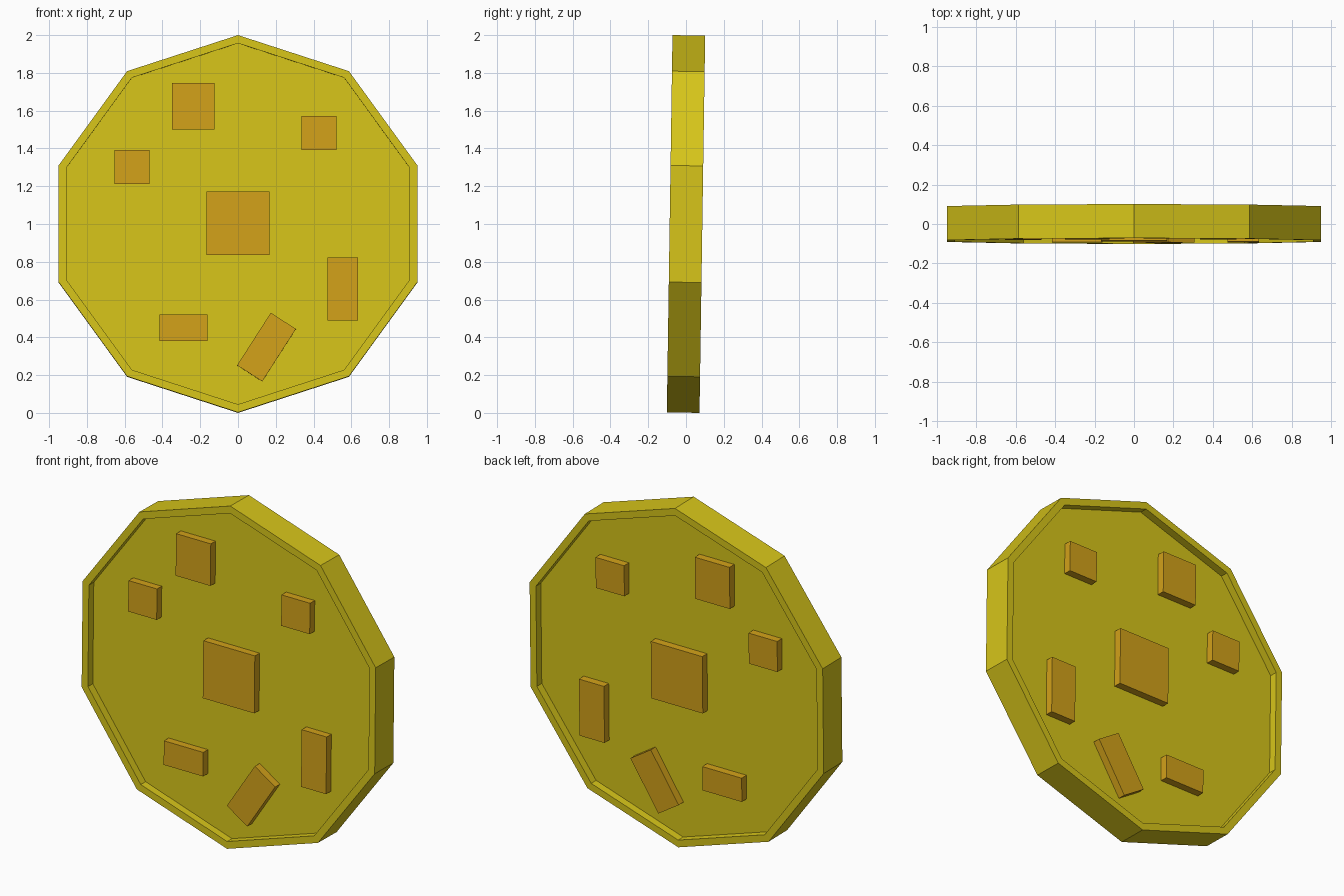
import bpy, bmesh
from math import sin, cos, pi, radians
from mathutils import Matrix

if "Cube" in bpy.data.objects:
    bpy.data.objects.remove(bpy.data.objects["Cube"])

R_OUT, R_IN = 0.9987, 0.956      # decagon rim radii
HALF, FLOOR = 0.0865, 0.041      # half thickness of rim and of recessed web
TILT = Matrix.Translation((0, 0, 1)) @ Matrix.Rotation(radians(-0.86), 4, 'X')


def material(name, color):
    m = bpy.data.materials.new(name)
    m.diffuse_color = (*color, 1)
    m.use_nodes = True
    m.node_tree.nodes["Principled BSDF"].inputs["Base Color"].default_value = m.diffuse_color
    return m


def add_object(name, bm, mat):
    bmesh.ops.recalc_face_normals(bm, faces=bm.faces)
    bm.transform(TILT)
    me = bpy.data.meshes.new(name)
    bm.to_mesh(me)
    bm.free()
    me.materials.append(mat)
    ob = bpy.data.objects.new(name, me)
    bpy.context.collection.objects.link(ob)
    return ob


gold = material("gold", (0.68, 0.56, 0.01))
amber = material("amber", (0.65, 0.36, 0.01))

# Decagonal disc: profile rings from back floor over the rim to front floor
bm = bmesh.new()
profile = [(R_IN, FLOOR), (R_IN, HALF), (R_OUT, HALF),
           (R_OUT, -HALF), (R_IN, -HALF), (R_IN, -FLOOR)]
rings = [[bm.verts.new((r * sin(i * pi / 5), y, r * cos(i * pi / 5)))
          for i in range(10)] for r, y in profile]
for a, b in zip(rings, rings[1:]):
    for i in range(10):
        j = (i + 1) % 10
        bm.faces.new((a[i], a[j], b[j], b[i]))
bm.faces.new(rings[0])
bm.faces.new(rings[-1])
add_object("coin_disc", bm, gold)

# Raised chips, running through the disc so they show on both faces
chips = [  # x, z, width, height, turn in degrees
    (-0.237, 1.622, 0.225, 0.245, 0),
    (-0.562, 1.300, 0.185, 0.180, 0),
    (0.428, 1.480, 0.185, 0.180, 0),
    (0.000, 1.002, 0.334, 0.335, 0),
    (0.555, 0.655, 0.162, 0.333, 0),
    (-0.288, 0.450, 0.255, 0.140, 0),
    (0.151, 0.347, 0.158, 0.330, 32.7),
]
for n, (x, z, w, h, turn) in enumerate(chips, 1):
    bm = bmesh.new()
    bmesh.ops.create_cube(bm, size=1, matrix=Matrix.Translation((x, 0, z - 1))
                          @ Matrix.Rotation(radians(turn), 4, 'Y')
                          @ Matrix.Diagonal((w, 2 * HALF - 0.002, h, 1)))
    add_object(f"chip_{n}", bm, amber)
